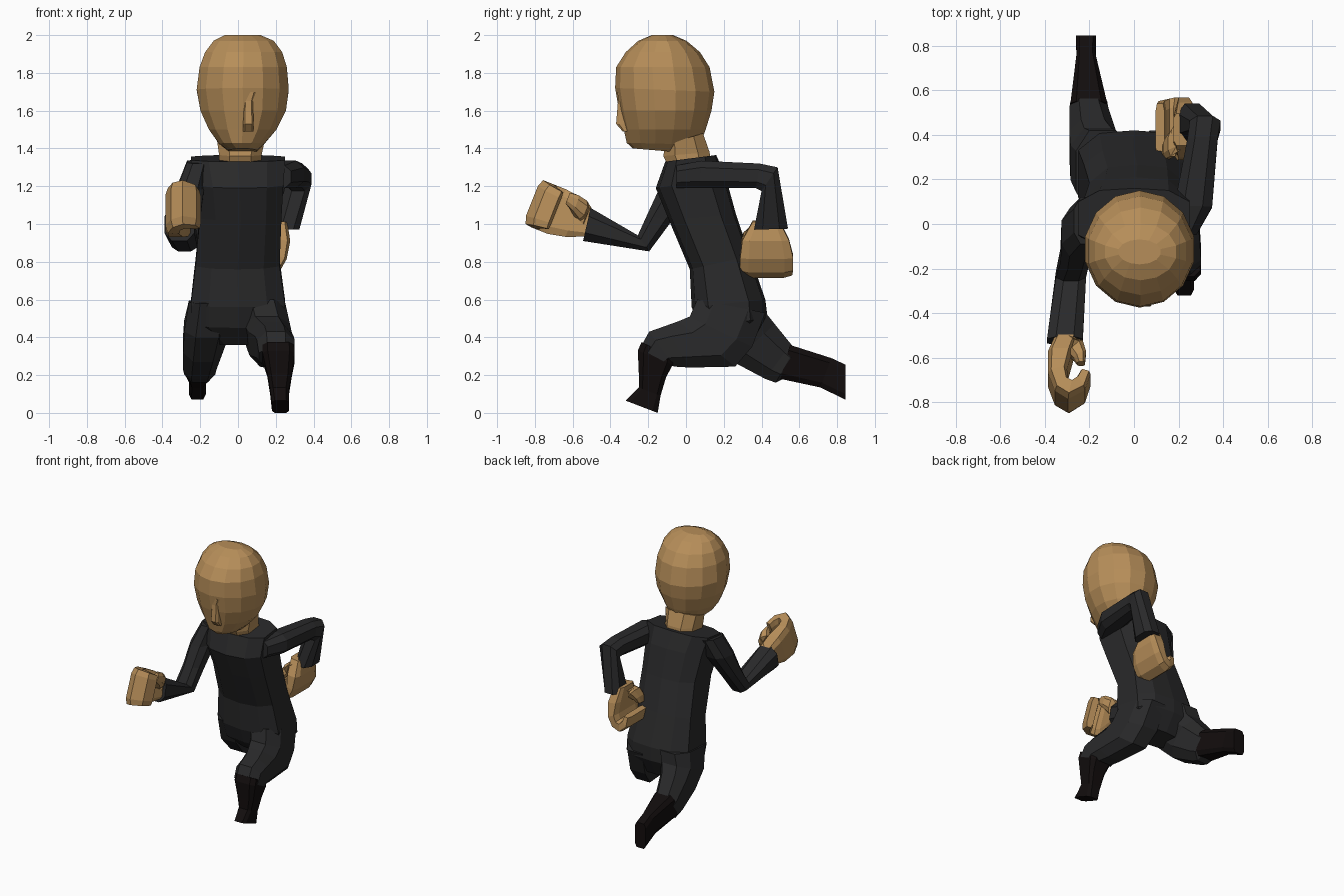
import bpy, bmesh, math
from mathutils import Vector, Matrix


def material(name, rgb):
    m = bpy.data.materials.new(name)
    m.diffuse_color = (*rgb, 1)
    return m


SKIN = material("skin", (0.47, 0.27, 0.10))
SUIT = material("suit", (0.022, 0.022, 0.023))
BOOT = material("boot", (0.006, 0.004, 0.004))


def octagon(c):
    return [(1, c), (c, 1), (-c, 1), (-1, c), (-1, -c), (-c, -1), (c, -1), (1, -c)]


OCT = octagon(0.5)
BOX = octagon(0.68)
# Torso section with a middle ridge at front and back
TORSO = [(1, .55), (.62, .93), (0, 1), (-.62, .93), (-1, .55),
         (-1, -.55), (-.62, -.9), (0, -1), (.62, -.9), (1, -.55)]
ROUND = [(math.cos(2 * math.pi * (i + .5) / 14) * 1.02, math.sin(2 * math.pi * (i + .5) / 14) * 1.02)
         for i in range(14)]


def loft(name, mat, rings, section=OCT, matrix=Matrix()):
    """Each ring: side-view edge points (y1, z1) and (y2, z2), then x1, x2."""
    bm = bmesh.new()
    loops = []
    for y1, z1, y2, z2, x1, x2 in rings:
        a, b = Vector((0, y1, z1)), Vector((0, y2, z2))
        mid = (a + b) / 2 + Vector(((x1 + x2) / 2, 0, 0))
        ax, ay = Vector(((x2 - x1) / 2, 0, 0)), (b - a) / 2
        loops.append([bm.verts.new(matrix @ (mid + ax * p + ay * q)) for p, q in section])
    n = len(section)
    for l0, l1 in zip(loops, loops[1:]):
        for i in range(n):
            j = (i + 1) % n
            bm.faces.new((l0[i], l0[j], l1[j], l1[i]))
    bm.faces.new(loops[0])
    bm.faces.new(loops[-1])
    bmesh.ops.recalc_face_normals(bm, faces=bm.faces)
    me = bpy.data.meshes.new(name)
    bm.to_mesh(me)
    bm.free()
    me.materials.append(mat)
    ob = bpy.data.objects.new(name, me)
    bpy.context.collection.objects.link(ob)
    return ob


# Head, nose and neck
loft("head", SKIN, [
    (-0.28, 1.40, 0.02, 1.375, -0.05, 0.10),
    (-0.31, 1.43, 0.07, 1.42, -0.10, 0.14),
    (-0.325, 1.50, 0.10, 1.50, -0.155, 0.205),
    (-0.35, 1.60, 0.13, 1.60, -0.20, 0.255),
    (-0.37, 1.72, 0.145, 1.70, -0.22, 0.27),
    (-0.365, 1.83, 0.12, 1.83, -0.205, 0.26),
    (-0.315, 1.91, 0.07, 1.91, -0.175, 0.235),
    (-0.25, 1.97, 0.00, 1.97, -0.13, 0.19),
    (-0.18, 2.00, -0.07, 2.00, -0.07, 0.12)], ROUND)
loft("nose", SKIN, [
    (-0.362, 1.70, -0.30, 1.70, 0.01, 0.10),
    (-0.36, 1.65, -0.30, 1.65, 0.032, 0.078),
    (-0.37, 1.53, -0.28, 1.53, 0.027, 0.083),
    (-0.335, 1.49, -0.28, 1.49, 0.027, 0.083)], BOX)
loft("neck", SKIN, [
    (-0.11, 1.42, 0.09, 1.48, -0.11, 0.14),
    (-0.12, 1.36, 0.125, 1.38, -0.10, 0.125),
    (-0.10, 1.32, 0.13, 1.33, -0.10, 0.125)])

# Torso, leaning forward
loft("torso", SUIT, [
    (-0.11, 1.33, 0.16, 1.365, -0.25, 0.25),
    (-0.16, 1.19, 0.21, 1.25, -0.22, 0.24),
    (-0.09, 1.02, 0.265, 1.05, -0.20, 0.23),
    (0.02, 0.76, 0.34, 0.83, -0.225, 0.22),
    (0.03, 0.56, 0.42, 0.60, -0.25, 0.25),
    (0.07, 0.45, 0.42, 0.50, -0.25, 0.25),
    (0.16, 0.36, 0.35, 0.37, -0.12, 0.14)], TORSO)

# Forward leg with its boot
loft("front_leg", SUIT, [
    (0.06, 0.60, 0.42, 0.53, 0.01, 0.25),
    (0.02, 0.51, 0.35, 0.35, 0.03, 0.275),
    (-0.04, 0.485, 0.26, 0.245, 0.06, 0.285),
    (-0.11, 0.46, 0.02, 0.24, 0.09, 0.295),
    (-0.195, 0.43, -0.06, 0.245, 0.10, 0.30),
    (-0.245, 0.34, -0.075, 0.25, 0.11, 0.30)])
loft("front_boot", BOOT, [
    (-0.235, 0.375, -0.07, 0.29, 0.13, 0.297),
    (-0.255, 0.33, -0.07, 0.255, 0.13, 0.3),
    (-0.25, 0.21, -0.105, 0.19, 0.155, 0.285),
    (-0.25, 0.135, -0.135, 0.09, 0.17, 0.27),
    (-0.32, 0.065, -0.15, 0.0, 0.18, 0.27)], BOX)

# Trailing leg with its boot
loft("back_leg", SUIT, [
    (0.05, 0.58, 0.42, 0.60, -0.26, -0.02),
    (0.12, 0.40, 0.43, 0.52, -0.285, -0.04),
    (0.25, 0.27, 0.47, 0.47, -0.29, -0.08),
    (0.42, 0.18, 0.555, 0.365, -0.29, -0.115),
    (0.475, 0.16, 0.575, 0.34, -0.285, -0.12),
    (0.525, 0.185, 0.575, 0.33, -0.275, -0.13)])
loft("back_boot", BOOT, [
    (0.50, 0.18, 0.55, 0.36, -0.285, -0.12),
    (0.71, 0.135, 0.77, 0.29, -0.258, -0.172),
    (0.845, 0.07, 0.845, 0.255, -0.26, -0.17)], BOX)

# Arm reaching forward
loft("front_arm", SUIT, [
    (-0.09, 1.32, 0.12, 1.34, -0.27, -0.15),
    (-0.145, 1.18, 0.07, 1.20, -0.325, -0.18),
    (-0.205, 1.05, -0.08, 1.01, -0.33, -0.20),
    (-0.255, 0.94, -0.195, 0.855, -0.35, -0.215),
    (-0.505, 1.085, -0.545, 0.91, -0.39, -0.23)])

# Arm swung back
loft("back_arm", SUIT, [
    (-0.05, 1.31, -0.05, 1.19, 0.15, 0.28),
    (0.08, 1.335, 0.07, 1.19, 0.18, 0.35),
    (0.39, 1.32, 0.37, 1.19, 0.24, 0.375),
    (0.485, 1.30, 0.40, 1.175, 0.25, 0.388),
    (0.54, 0.975, 0.36, 0.97, 0.195, 0.325)])


# Half-closed hands: u runs along the hand, v towards the palm, w towards the thumb
def hand(name, origin, w, u, v):
    m = Matrix((w, u, v)).transposed().to_4x4()
    m.translation = origin
    loft(name + "_palm_and_fingers", SKIN, [
        (-0.03, 0.04, -0.03, 0.14, -0.06, 0.07),
        (0.08, 0.0, 0.08, 0.11, -0.105, 0.12),
        (0.19, 0.0, 0.17, 0.085, -0.125, 0.13),
        (0.275, 0.03, 0.215, 0.09, -0.125, 0.13),
        (0.315, 0.09, 0.225, 0.11, -0.12, 0.13),
        (0.27, 0.165, 0.205, 0.13, -0.11, 0.12),
        (0.19, 0.19, 0.175, 0.145, -0.10, 0.11)], BOX, m)
    loft(name + "_thumb", SKIN, [
        (-0.01, 0.06, 0.02, 0.14, -0.02, 0.08),
        (0.03, 0.155, 0.09, 0.09, 0.01, 0.115),
        (0.09, 0.17, 0.12, 0.115, 0.04, 0.125),
        (0.145, 0.165, 0.145, 0.13, 0.06, 0.12)], OCT, m)


hand("front_hand", (-0.385, -0.525, 1.0), (0, 0.37, 0.93), (0, -0.93, 0.37), (1, 0, 0))
hand("back_hand", (0.29, 0.43, 0.98), (0, -1.1, 0), (-0.17, 0, -0.87), (-0.85, 0, 0.1))
